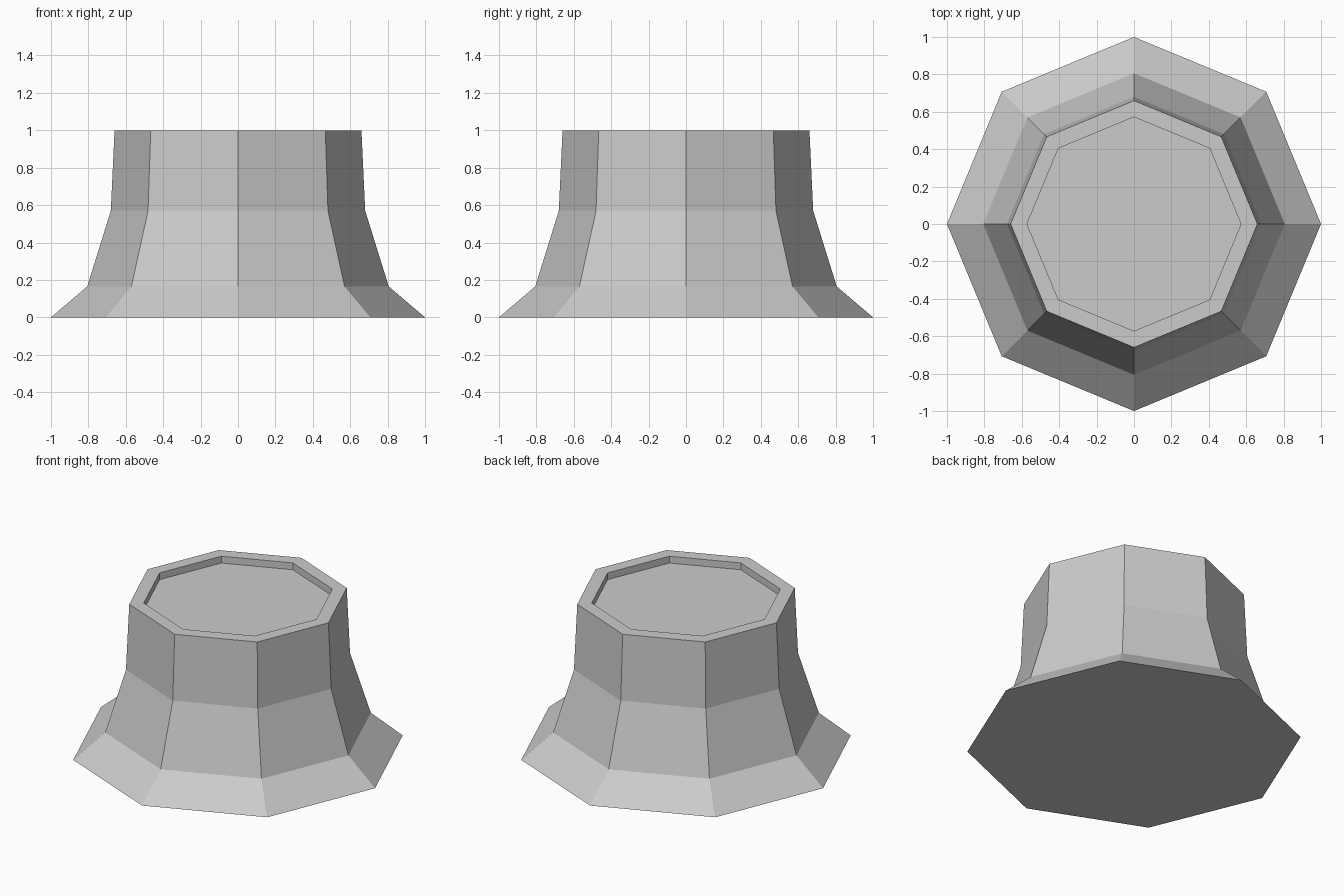
import bpy, bmesh
from math import cos, sin, pi

if "Cube" in bpy.data.objects:
    bpy.data.objects.remove(bpy.data.objects["Cube"])

SIDES = 8
# profile (radius, height): flared skirt, tapering wall, rim, shallow recess
PROFILE = [(1.0, 0.0), (0.806, 0.165), (0.68, 0.57), (0.66, 1.0),
           (0.572, 1.0), (0.572, 0.955)]

bm = bmesh.new()
rings = [[bm.verts.new((r * cos(2 * pi * i / SIDES), r * sin(2 * pi * i / SIDES), z))
          for i in range(SIDES)] for r, z in PROFILE]

# side walls, rim and recess wall
for low, high in zip(rings, rings[1:]):
    for i in range(SIDES):
        j = (i + 1) % SIDES
        bm.faces.new((low[i], low[j], high[j], high[i]))

# underside and recess floor
bm.faces.new(rings[0][::-1])
bm.faces.new(rings[-1])

mesh = bpy.data.meshes.new("flared_pedestal")
bm.to_mesh(mesh)
bm.free()
bpy.context.collection.objects.link(bpy.data.objects.new("flared_pedestal", mesh))
